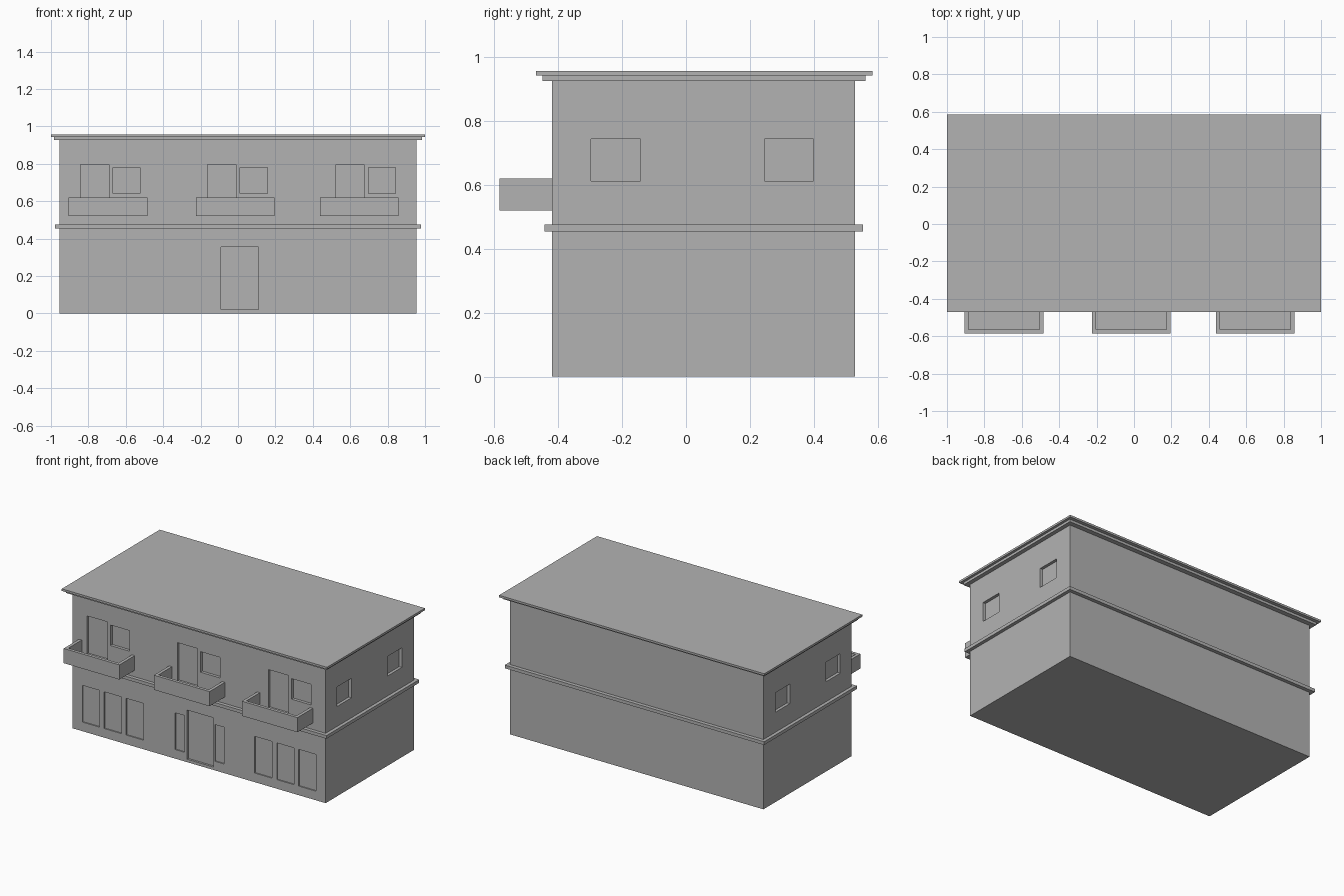
import bpy, bmesh
from mathutils import Matrix, Vector

if "Cube" in bpy.data.objects:
    bpy.data.objects.remove(bpy.data.objects["Cube"])

plaster = bpy.data.materials.new("grey plaster")
plaster.diffuse_color = (0.45, 0.45, 0.45, 1)
plaster.use_nodes = True
plaster.node_tree.nodes["Principled BSDF"].inputs["Base Color"].default_value = plaster.diffuse_color


def make_boxes(name, boxes):
    """One object from (x0, x1, y0, y1, z0, z1) boxes."""
    bm = bmesh.new()
    for x0, x1, y0, y1, z0, z1 in boxes:
        mid = Vector((x0 + x1, y0 + y1, z0 + z1)) / 2
        size = Matrix.Diagonal((x1 - x0, y1 - y0, z1 - z0, 1))
        bmesh.ops.create_cube(bm, size=1, matrix=Matrix.Translation(mid) @ size)
    return finish(name, bm)


def finish(name, bm):
    me = bpy.data.meshes.new(name)
    bm.to_mesh(me)
    bm.free()
    me.materials.append(plaster)
    ob = bpy.data.objects.new(name, me)
    bpy.context.collection.objects.link(ob)
    return ob


W, F, B = 0.955, -0.42, 0.53      # half width, front wall, back wall
PANEL = 0.01                      # thickness of door and window panels
cutters = []


def front_opening(name, x0, x1, z0, z1, depth):
    """Recess in the front wall with a panel at its bottom."""
    cutters.append((x0, x1, F - 0.05, F + depth + PANEL, z0, z1))
    make_boxes(name, [(x0, x1, F + depth, F + depth + PANEL, z0, z1)])


def side_opening(name, side, y0, y1, z0, z1, depth):
    """Recess in the left (-1) or right (1) wall with a panel."""
    def span(a, b):
        return tuple(sorted((side * a, side * b)))
    inner = W - depth - PANEL
    cutters.append((*span(inner, W + 0.05), y0, y1, z0, z1))
    make_boxes(name, [(*span(inner, W - depth), y0, y1, z0, z1)])


# Balconies: U-shaped parapet on a floor slab, with door and window behind
def balcony(x0, x1):
    t, y0, z0, z1 = 0.021, -0.585, 0.52, 0.62
    bm = bmesh.new()
    outline = [(x0, F), (x0, y0), (x1, y0), (x1, F),
               (x1 - t, F), (x1 - t, y0 + t), (x0 + t, y0 + t), (x0 + t, F)]
    face = bm.faces.new([bm.verts.new((x, y, z0)) for x, y in outline])
    ext = bmesh.ops.extrude_face_region(bm, geom=[face])["geom"]
    bmesh.ops.translate(bm, vec=(0, 0, z1 - z0),
                        verts=[v for v in ext if isinstance(v, bmesh.types.BMVert)])
    bmesh.ops.recalc_face_normals(bm, faces=bm.faces)
    finish("balcony_parapet", bm)
    make_boxes("balcony_floor", [(x0 + t, x1 - t, y0 + t, F, z0, z0 + 0.015)])


for x in (-0.905, -0.225, 0.438):
    balcony(x, x + 0.42)
    d = x + 0.062 if x < 0 else x + 0.085
    front_opening("balcony_door", d, d + 0.152, 0.535, 0.795, 0.016)
    front_opening("upper_window", d + 0.175, d + 0.32, 0.64, 0.78, 0.02)

# Ground floor entrance and shallow windows
front_opening("front_door", -0.09, 0.11, 0.02, 0.355, 0.014)
for x, w in ((-0.88, 0.13), (-0.715, 0.13), (-0.55, 0.13), (-0.18, 0.07),
             (0.12, 0.07), (0.42, 0.13), (0.587, 0.13), (0.752, 0.13)):
    front_opening("ground_window", x, x + w, 0.062, 0.312, 0.008)

# Side windows on both end walls
for side in (-1, 1):
    for y in (-0.297, 0.246):
        side_opening("side_window", side, y, y + 0.154, 0.612, 0.745, 0.02)

# Walls with all openings cut out
walls = make_boxes("walls", [(-W, W, F, B, 0, 0.93)])
cutter = make_boxes("opening_cutter", cutters)
cutter.hide_render = True
mod = walls.modifiers.new("openings", 'BOOLEAN')
mod.operation = 'DIFFERENCE'
mod.solver = 'EXACT'
mod.object = cutter
deps = bpy.context.evaluated_depsgraph_get()
cut_mesh = bpy.data.meshes.new_from_object(walls.evaluated_get(deps))
walls.modifiers.clear()
walls.data = cut_mesh
bpy.data.objects.remove(cutter)

# Floor band and stepped flat roof
make_boxes("floor_band", [(-0.978, 0.978, -0.444, 0.555, 0.454, 0.476)])
make_boxes("roof_cornice", [(-0.983, 0.983, -0.45, 0.562, 0.926, 0.943)])
make_boxes("roof_slab", [(-1, 1, -0.47, 0.585, 0.943, 0.957)])
